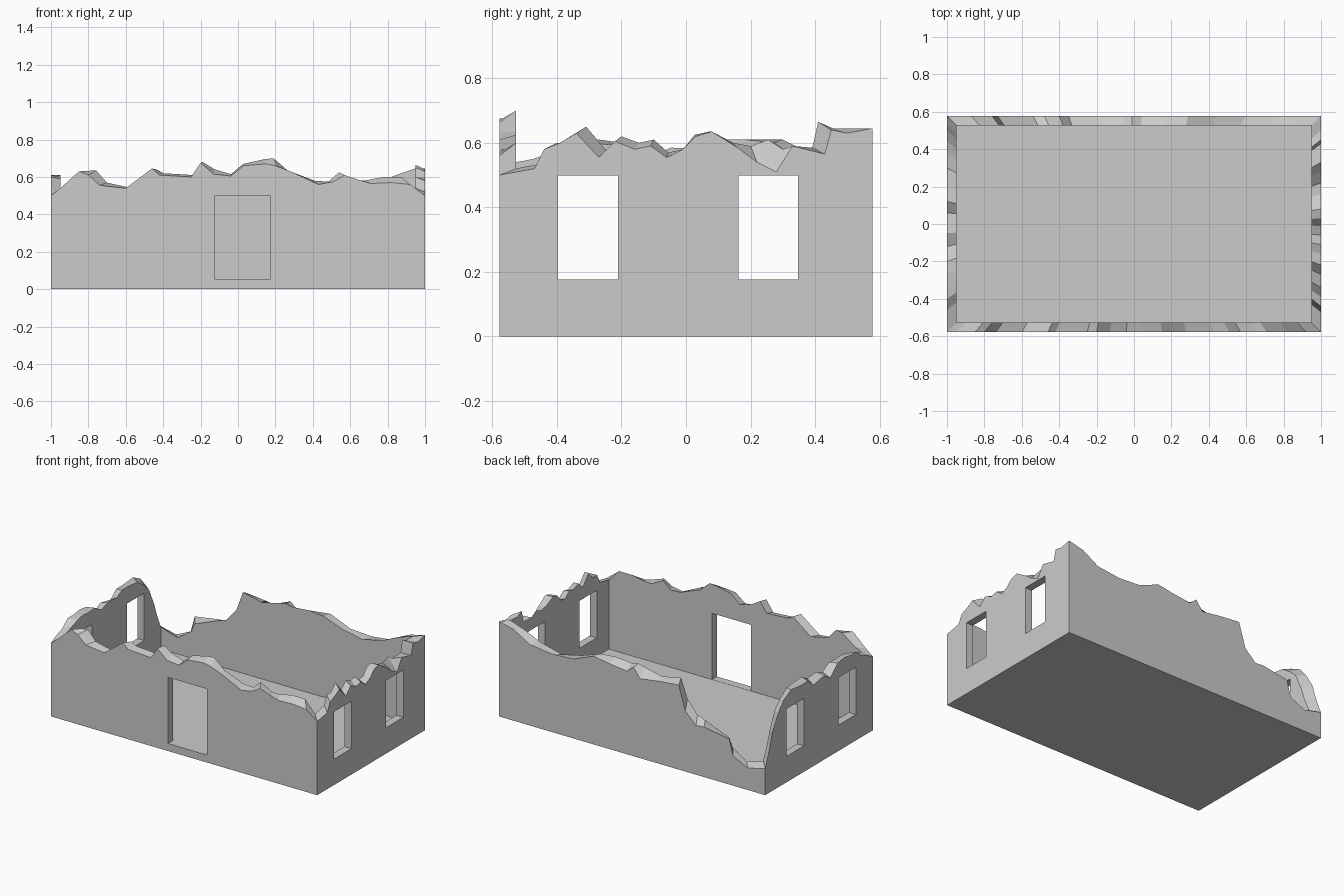
import bpy, bmesh

HX, HY, T, FLOOR = 1.0, 0.578, 0.052, 0.05

# Broken wall tops: (distance along wall, outer height, inner height), counter-clockwise
FRONT = [(-1, .50, .54), (-.95, .54, .56), (-.85, .63, .63), (-.80, .61, .635),
         (-.74, .555, .57), (-.60, .54, .54), (-.46, .645, .64), (-.42, .61, .62),
         (-.25, .60, .61), (-.20, .675, .68), (-.13, .615, .64), (-.04, .605, .615),
         (.03, .66, .67), (.15, .67, .695), (.20, .66, .70), (.28, .63, .635),
         (.43, .56, .58), (.51, .575, .575), (.57, .61, .625), (.66, .58, .58),
         (.71, .565, .58), (.82, .57, .60), (.92, .56, .60)]
RIGHT = [(-HY, .50, .52), (-.47, .52, .54), (-.44, .58, .60), (-.39, .60, .60),
         (-.34, .63, .65), (-.27, .555, .575), (-.22, .605, .62), (-.16, .58, .60),
         (-.11, .59, .61), (-.06, .555, .57), (-.01, .58, .58), (.03, .62, .625),
         (.08, .635, .635), (.16, .585, .60), (.22, .54, .59), (.28, .51, .61),
         (.33, .59, .58), (.43, .565, .585), (.45, .64, .665), (.50, .63, .645)]
BACK = [(1, .645, .645), (.89, .62, .61), (.77, .55, .56), (.60, .53, .52),
        (.44, .54, .55), (.29, .60, .60), (.17, .58, .61), (.04, .565, .60),
        (-.01, .605, .61), (-.06, .54, .60), (-.20, .56, .57), (-.35, .575, .60),
        (-.40, .41, .47), (-.48, .335, .38), (-.54, .34, .36), (-.73, .31, .29),
        (-.76, .20, .23), (-.87, .15, .16)]
LEFT = [(HY, .18, .20), (.53, .30, .30), (.50, .40, .38), (.44, .50, .50),
        (.38, .57, .55), (.30, .61, .60), (.20, .60, .61), (.12, .60, .61),
        (.06, .55, .58), (-.05, .57, .585), (-.12, .53, .56), (-.20, .60, .60),
        (-.27, .61, .595), (-.34, .60, .60), (-.40, .60, .59), (-.46, .55, .57),
        (-.52, .53, .55)]


def ring_points():
    for wall, place in ((FRONT, lambda t: (t, -HY)), (RIGHT, lambda t: (HX, t)),
                        (BACK, lambda t: (t, HY)), (LEFT, lambda t: (-HX, t))):
        for t, outer, inner in wall:
            yield place(t), outer, inner


# Wall shell with floor: each ring station has outer foot, outer top, inner top, inner foot
bm = bmesh.new()
stations = []
for (x, y), outer, inner in ring_points():
    xi, yi = x * (HX - T) / HX, y * (HY - T) / HY
    stations.append([bm.verts.new(co) for co in
                     ((x, y, 0), (x, y, outer), (xi, yi, inner), (xi, yi, FLOOR))])
for a, b in zip(stations, stations[1:] + stations[:1]):
    for k in range(3):
        bm.faces.new((a[k], b[k], b[k + 1], a[k + 1]))
bm.faces.new([s[3] for s in stations])
bm.faces.new([s[0] for s in reversed(stations)])
bmesh.ops.recalc_face_normals(bm, faces=bm.faces)
mesh = bpy.data.meshes.new("ruined_walls")
bm.to_mesh(mesh)
bm.free()
walls = bpy.data.objects.new("ruined_walls", mesh)
bpy.context.collection.objects.link(walls)


def cut(name, lo, hi):
    bpy.ops.mesh.primitive_cube_add(size=1, location=[(a + b) / 2 for a, b in zip(lo, hi)])
    box = bpy.context.object
    box.name = name
    box.scale = [b - a for a, b in zip(lo, hi)]
    box.hide_render = True
    box.display_type = 'WIRE'
    mod = walls.modifiers.new(name, 'BOOLEAN')
    mod.operation, mod.solver, mod.object = 'DIFFERENCE', 'EXACT', box
    bpy.context.view_layer.update()
    bpy.context.view_layer.objects.active = walls
    bpy.ops.object.modifier_apply(modifier=name)
    bpy.data.objects.remove(box)


# Doorway in the front wall
cut("doorway", (-.122, -.7, FLOOR + .001), (.172, -.5, .5))

# Two windows in each side wall
for side in (-1, 1):
    for y0 in (-.396, .162):
        x0, x1 = sorted((side * .9, side * 1.1))
        cut("window", (x0, y0, .176), (x1, y0 + .185, .498))
